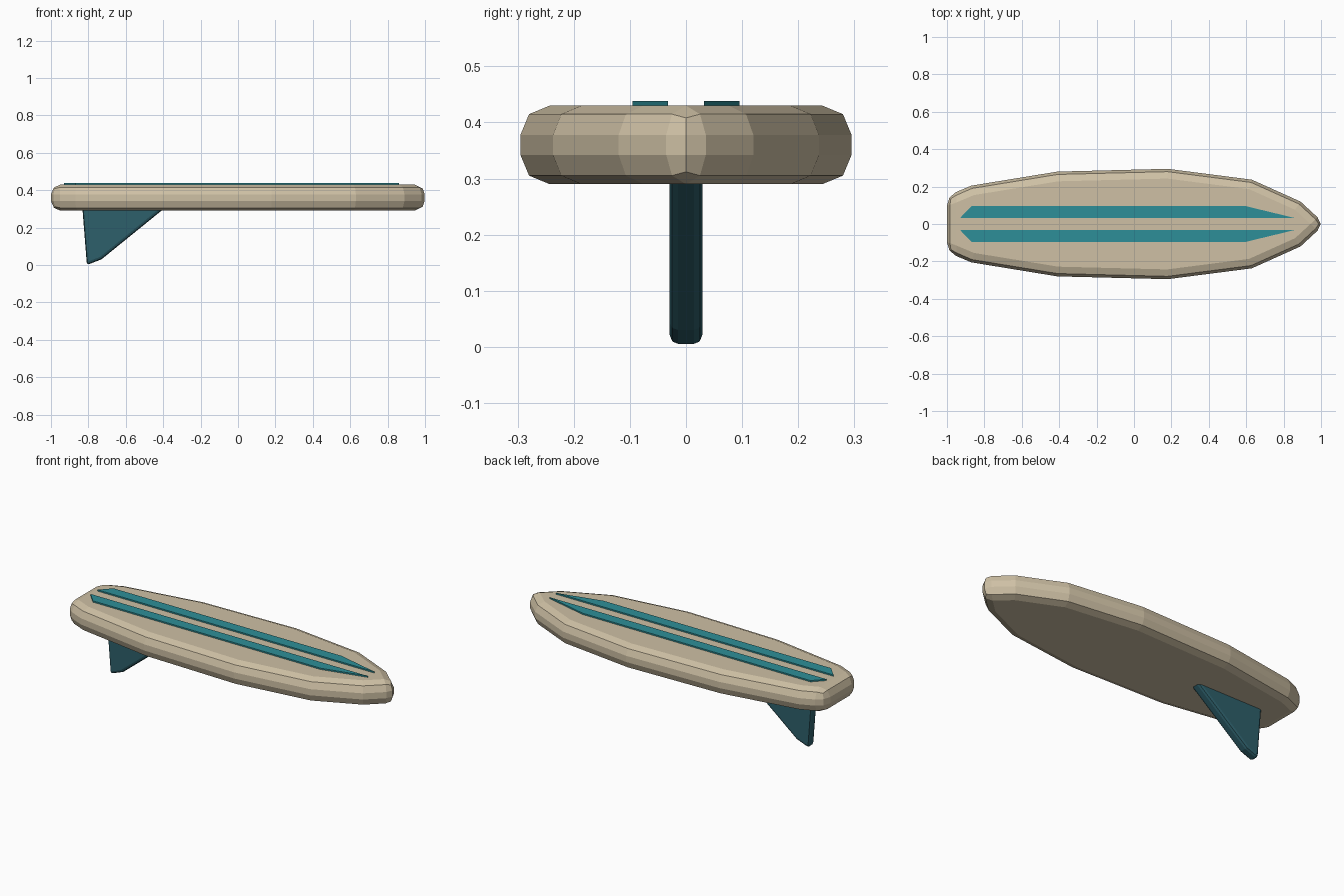
import bpy
import bmesh
import math

default = bpy.data.objects.get("Cube")
if default:
    bpy.data.objects.remove(default, do_unlink=True)


def make_material(name, color):
    mat = bpy.data.materials.new(name)
    mat.use_nodes = True
    mat.diffuse_color = (*color, 1)
    mat.node_tree.nodes["Principled BSDF"].inputs["Base Color"].default_value = (*color, 1)
    return mat


def make_slab(name, outline, depth, mat, bevel=0):
    """Extrude a closed 3D outline along depth, then round its sharp edges."""
    bm = bmesh.new()
    face = bm.faces.new([bm.verts.new(p) for p in outline])
    moved = bmesh.ops.extrude_face_region(bm, geom=[face])["geom"]
    verts = [v for v in moved if isinstance(v, bmesh.types.BMVert)]
    bmesh.ops.translate(bm, verts=verts, vec=depth)
    bmesh.ops.recalc_face_normals(bm, faces=bm.faces)
    if bevel:
        sharp = [e for e in bm.edges if e.calc_face_angle(0) > math.radians(30)]
        bmesh.ops.bevel(bm, geom=sharp, offset=bevel, offset_type='OFFSET',
                        segments=2, profile=0.5, affect='EDGES', clamp_overlap=True)
    mesh = bpy.data.meshes.new(name)
    bm.to_mesh(mesh)
    bm.free()
    mesh.materials.append(mat)
    obj = bpy.data.objects.new(name, mesh)
    bpy.context.collection.objects.link(obj)
    return obj


sand = make_material("sand", (0.62, 0.53, 0.375))
teal = make_material("teal", (0.027, 0.275, 0.315))
dark_teal = make_material("dark teal", (0.027, 0.115, 0.145))

BOTTOM, TOP = 0.29, 0.43

# Board: half outline from tail to nose, mirrored across the centre line
half = [(-1, 0.15), (-0.87, 0.205), (-0.41, 0.28), (0.18, 0.295),
        (0.63, 0.237), (0.89, 0.12)]
plan = half + [(1.02, 0)] + [(x, -y) for x, y in reversed(half)]
make_slab("board", [(x, y, BOTTOM) for x, y in plan], (0, 0, TOP - BOTTOM), sand, 0.052)

# Pair of raised deck stripes
stripe = [(-0.93, 0.032), (-0.87, 0.095), (0.6, 0.095), (0.86, 0.032)]
for side, label in ((1, "left"), (-1, "right")):
    make_slab(f"{label}_stripe", [(x, side * y, TOP - 0.001) for x, y in stripe],
              (0, 0, 0.009), teal)

# Tail fin, rooted inside the board
fin = [(-0.834, 0.33), (-0.808, 0), (-0.73, 0.03), (-0.36, 0.33)]
make_slab("fin", [(x, -0.029, z) for x, z in fin], (0, 0.058, 0), dark_teal, 0.015)
